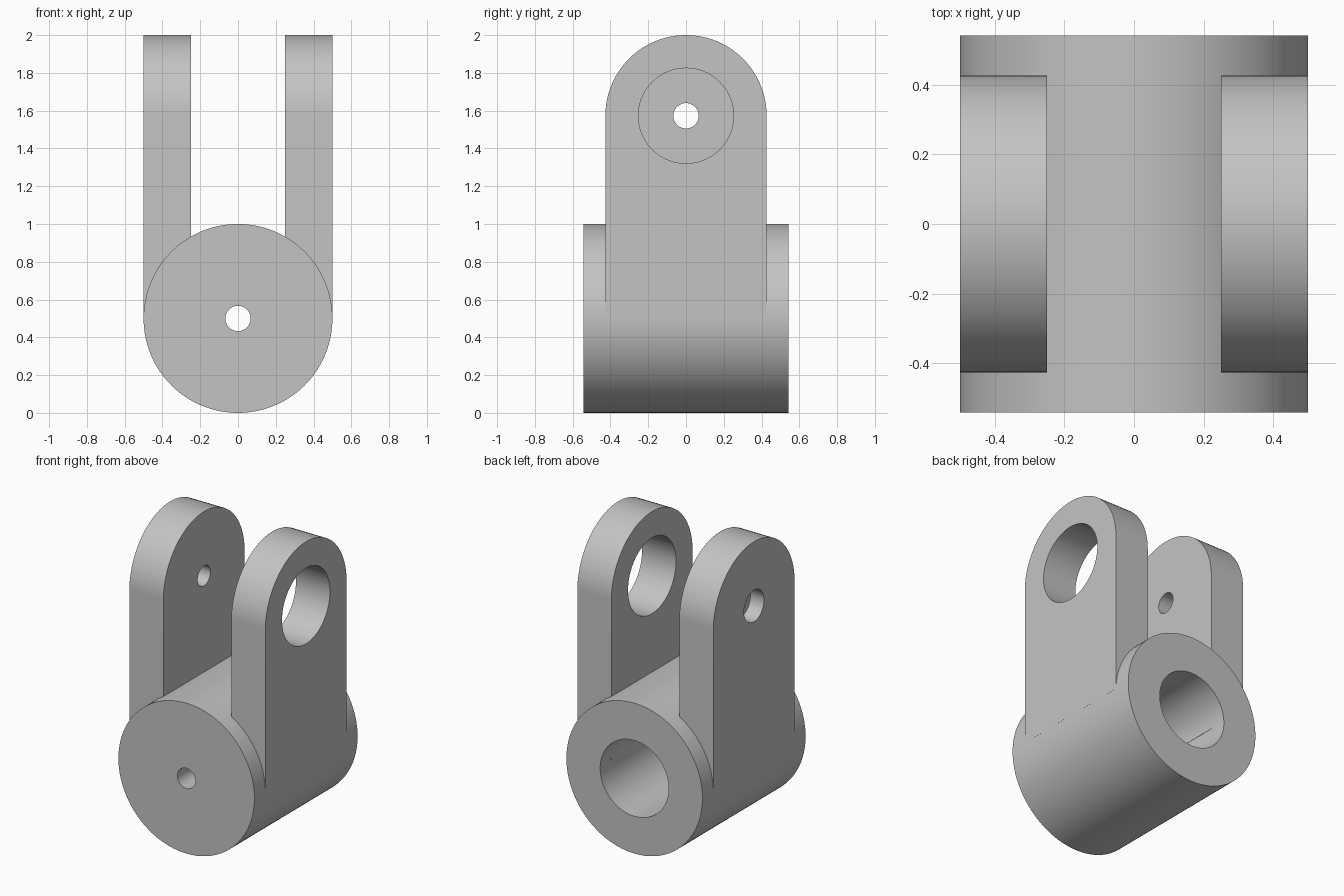
import bpy, bmesh, math
from mathutils import Matrix

if "Cube" in bpy.data.objects:
    bpy.data.objects.remove(bpy.data.objects["Cube"])

BARREL_R, BARREL_HALF = 0.5, 0.542
LUG_R, LUG_IN, LUG_OUT = 0.427, 0.25, 0.5
PIN_Z = 2 - LUG_R
BORE_R, PILOT_R, RECESS_R = 0.252, 0.067, 0.105

grey = bpy.data.materials.new("plain grey")
grey.use_nodes = True
COLOUR = (0.55, 0.55, 0.55, 1)
grey.diffuse_color = COLOUR
grey.node_tree.nodes["Principled BSDF"].inputs["Base Color"].default_value = COLOUR


def make_object(name, bm):
    bmesh.ops.recalc_face_normals(bm, faces=bm.faces)
    mesh = bpy.data.meshes.new(name)
    bm.to_mesh(mesh)
    bm.free()
    mesh.materials.append(grey)
    obj = bpy.data.objects.new(name, mesh)
    bpy.context.collection.objects.link(obj)
    return obj


def cylinder(name, axis, radius, start, end, z, sides=96):
    """Cylinder along x or y, between two positions on that axis."""
    bm = bmesh.new()
    turn = Matrix.Rotation(math.pi / 2, 4, "Y" if axis == "X" else "X")
    middle = (start + end) / 2
    place = (middle, 0, z) if axis == "X" else (0, middle, z)
    bmesh.ops.create_cone(bm, cap_ends=True, segments=sides, radius1=radius,
                          radius2=radius, depth=end - start,
                          matrix=Matrix.Translation(place) @ turn)
    return make_object(name, bm)


def lug(name, start, end):
    """Round-topped plate, rooted inside the barrel."""
    steps = 48
    arc = [math.pi * i / steps for i in range(steps + 1)]
    outline = [(LUG_R * math.cos(a), PIN_Z + LUG_R * math.sin(a)) for a in arc]
    outline += [(-LUG_R, 0.51), (LUG_R, 0.51)]
    bm = bmesh.new()
    face = bm.faces.new([bm.verts.new((start, y, z)) for y, z in outline])
    grown = bmesh.ops.extrude_face_region(bm, geom=[face])["geom"]
    verts = [v for v in grown if isinstance(v, bmesh.types.BMVert)]
    bmesh.ops.translate(bm, verts=verts, vec=(end - start, 0, 0))
    return make_object(name, bm)


def cut(target, *cutters):
    for cutter in cutters:
        mod = target.modifiers.new("hole", "BOOLEAN")
        mod.operation, mod.solver, mod.object = "DIFFERENCE", "EXACT", cutter
        bpy.context.view_layer.objects.active = target
        bpy.ops.object.modifier_apply(modifier=mod.name)
        bpy.data.objects.remove(cutter)


# Barrel: wide blind bore from the back, small pilot hole through the front
barrel = cylinder("barrel", "Y", BARREL_R, -BARREL_HALF, BARREL_HALF, 0.5, 128)
cut(barrel,
    cylinder("bore_cutter", "Y", BORE_R, -0.29, 1, 0.5),
    cylinder("pilot_cutter", "Y", PILOT_R, -1, 0, 0.5, 48))

# Left lug: wide through hole
left_lug = lug("left_lug", LUG_IN, LUG_OUT)
cut(left_lug, cylinder("wide_cutter", "X", BORE_R, 0, 1, PIN_Z))

# Right lug: small hole, counterbored from outside
right_lug = lug("right_lug", -LUG_OUT, -LUG_IN)
cut(right_lug,
    cylinder("small_cutter", "X", PILOT_R, -1, 0, PIN_Z, 48),
    cylinder("recess_cutter", "X", RECESS_R, -1, -0.4, PIN_Z, 48))

# Smooth round walls, keep edges crisp
for part in (barrel, left_lug, right_lug):
    bpy.ops.object.select_all(action="DESELECT")
    part.select_set(True)
    bpy.context.view_layer.objects.active = part
    bpy.ops.object.shade_smooth_by_angle(angle=math.radians(30))
